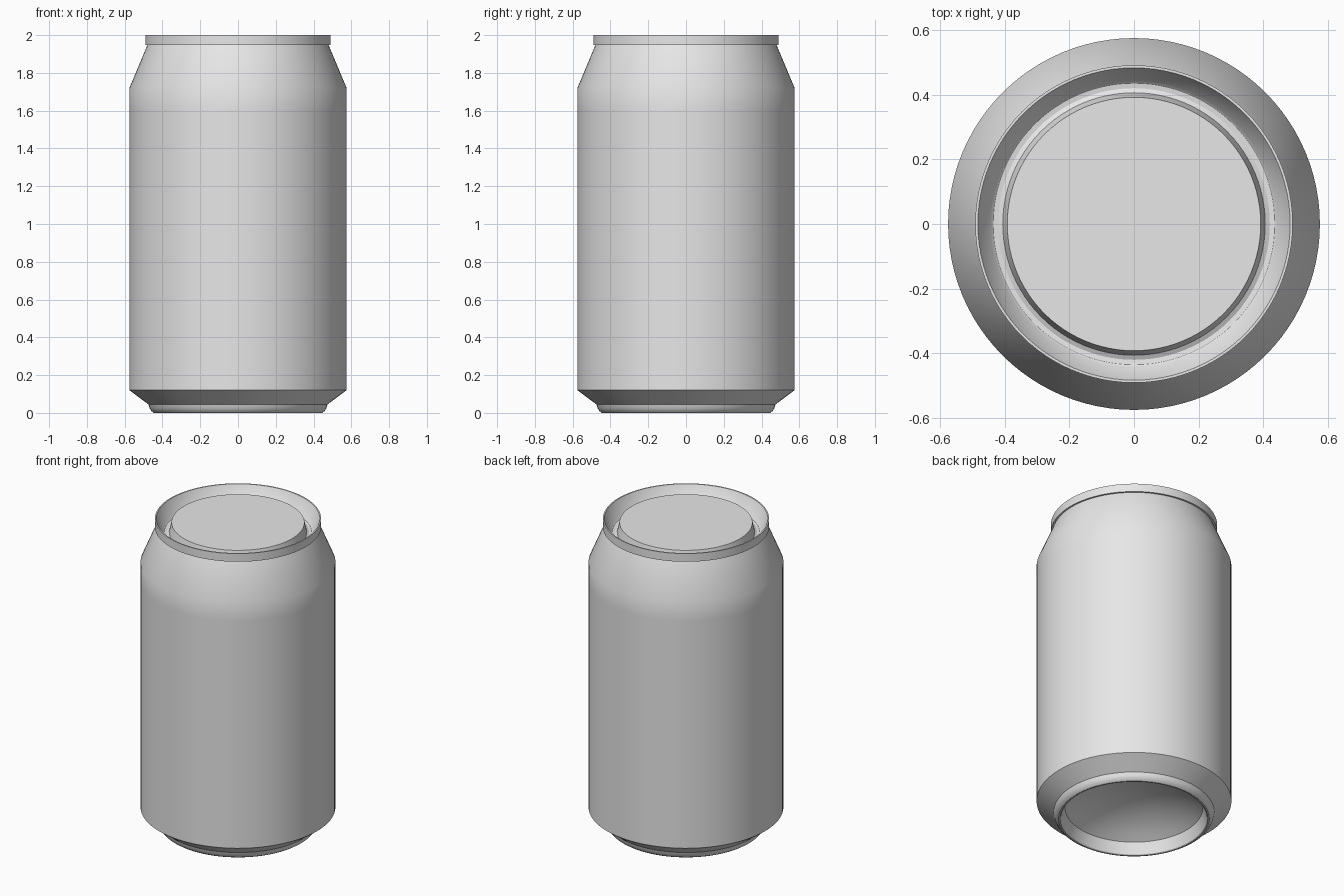
import bpy, bmesh, math

cube = bpy.data.objects.get("Cube")
if cube:
    bpy.data.objects.remove(cube, do_unlink=True)

SEGMENTS = 96

metal = bpy.data.materials.new("plain grey metal")
metal.use_nodes = True
metal.diffuse_color = (0.8, 0.8, 0.8, 1)
metal.node_tree.nodes["Principled BSDF"].inputs["Base Color"].default_value = (0.8, 0.8, 0.8, 1)


def lathe(name, profile):
    """Revolve (radius, z) points about z; the outside lies right of the path."""
    bm = bmesh.new()
    rings = []
    for r, z in profile:
        if r == 0:
            rings.append([bm.verts.new((0, 0, z))] * SEGMENTS)
        else:
            angles = [math.tau * s / SEGMENTS for s in range(SEGMENTS)]
            rings.append([bm.verts.new((r * math.cos(a), r * math.sin(a), z)) for a in angles])
    for low, high in zip(rings, rings[1:]):
        for s in range(SEGMENTS):
            t = (s + 1) % SEGMENTS
            corners = dict.fromkeys((low[s], low[t], high[t], high[s]))
            bm.faces.new(list(corners))
    mesh = bpy.data.meshes.new(name)
    bm.to_mesh(mesh)
    bm.free()
    mesh.materials.append(metal)
    obj = bpy.data.objects.new(name, mesh)
    bpy.context.collection.objects.link(obj)
    bpy.ops.object.select_all(action='DESELECT')
    obj.select_set(True)
    bpy.context.view_layer.objects.active = obj
    bpy.ops.object.shade_smooth_by_angle(angle=math.radians(30))
    return obj


# Concave dome under the can, from its centre out to the foot
DOME_RADIUS, DOME_EDGE, DOME_TOP = 0.407, 0.075, 0.20
rise = DOME_TOP - DOME_EDGE
sphere = (DOME_RADIUS ** 2 + rise ** 2) / (2 * rise)
dome = []
for i in range(11):
    r = DOME_RADIUS * i / 10
    dome.append((r, DOME_TOP - sphere + math.sqrt(sphere ** 2 - r ** 2)))

# Foot ring, bottom bevel, straight wall and tapered neck
lathe("can_body", dome + [
    (0.43, 0.005), (0.436, 0.0), (0.445, 0.0), (0.458, 0.009), (0.468, 0.025), (0.474, 0.045),
    (0.575, 0.12), (0.575, 1.60), (0.575, 1.72), (0.48, 1.947),
])

# Rolled rim, sloping inner wall, groove and raised centre panel
lathe("lid", [
    (0.48, 1.947), (0.491, 1.947), (0.491, 2.0), (0.483, 2.0),
    (0.444, 1.915), (0.435, 1.907), (0.42, 1.905), (0.406, 1.912),
    (0.392, 1.975), (0, 1.975),
])
